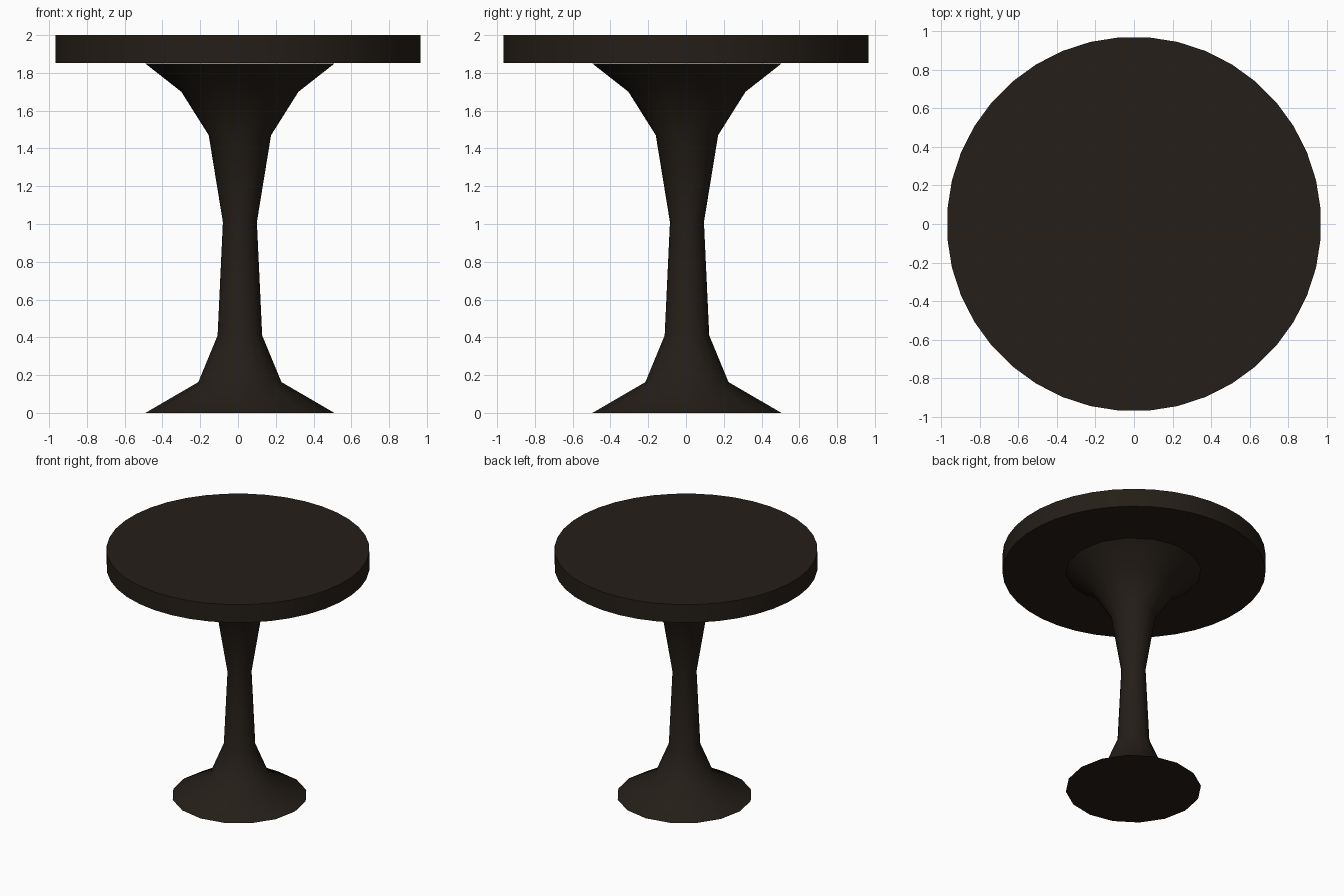
import bpy, bmesh
from math import cos, sin, pi, radians

if "Cube" in bpy.data.objects:
    bpy.data.objects.remove(bpy.data.objects["Cube"])

wood = bpy.data.materials.new("dark_wood")
wood.diffuse_color = (0.018, 0.013, 0.009, 1)
wood.use_nodes = True
wood.node_tree.nodes["Principled BSDF"].inputs["Base Color"].default_value = wood.diffuse_color


def lathe(name, profile, sides, centre, turn=0.0):
    """Capped solid of revolution from (radius, z) points."""
    bm = bmesh.new()
    rings = []
    for r, z in profile:
        angles = [2 * pi * i / sides + turn for i in range(sides)]
        rings.append([bm.verts.new((centre[0] + r * cos(a), centre[1] + r * sin(a), z))
                      for a in angles])
    for low, high in zip(rings, rings[1:]):
        for i in range(sides):
            j = (i + 1) % sides
            bm.faces.new((low[i], low[j], high[j], high[i]))
    bm.faces.new(rings[0][::-1])
    bm.faces.new(rings[-1])
    mesh = bpy.data.meshes.new(name)
    bm.to_mesh(mesh)
    bm.free()
    mesh.materials.append(wood)
    obj = bpy.data.objects.new(name, mesh)
    bpy.context.collection.objects.link(obj)
    bpy.ops.object.select_all(action='DESELECT')
    obj.select_set(True)
    bpy.context.view_layer.objects.active = obj
    bpy.ops.object.shade_smooth_by_angle(angle=radians(50))
    return obj


# Round top
lathe("table_top", [(0.97, 1.853), (0.97, 2.0)], 40, (0, 0), pi / 40)

# Flared pedestal
pedestal = [(0.5, 0.0), (0.22, 0.163), (0.118, 0.41), (0.09, 1.01),
            (0.165, 1.47), (0.31, 1.70), (0.5, 1.849)]
lathe("pedestal", pedestal, 16, (0.01, 0.005))
